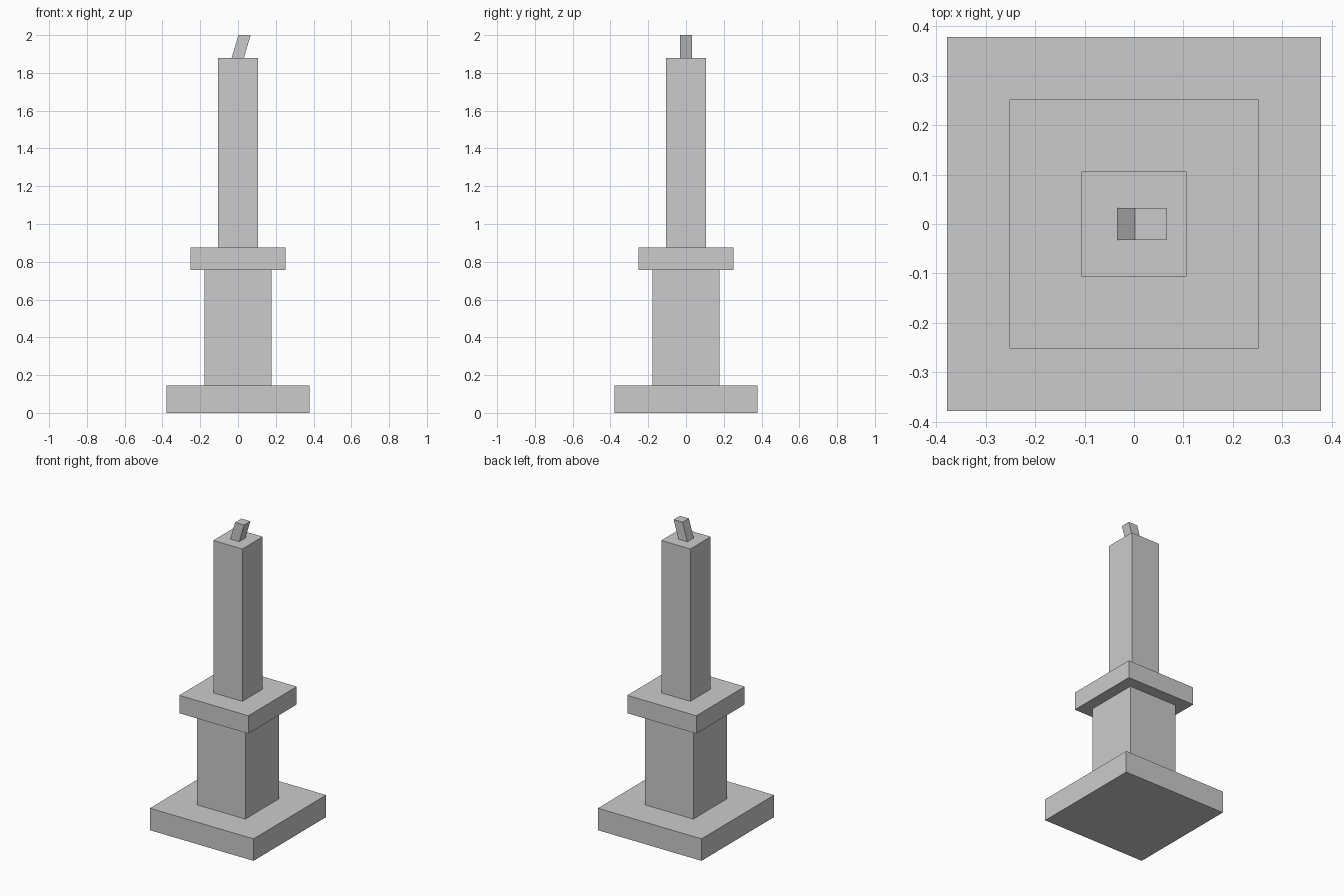
import bpy, bmesh

if "Cube" in bpy.data.objects:
    bpy.data.objects.remove(bpy.data.objects["Cube"])


def block(name, half, z0, z1, x0=0.0, x1=0.0):
    """Square block from z0 to z1; x0 and x1 shift the bottom and top faces."""
    bm = bmesh.new()
    bmesh.ops.create_cube(bm, size=2)
    for v in bm.verts:
        top = v.co.z > 0
        v.co.x = v.co.x * half + (x1 if top else x0)
        v.co.y *= half
        v.co.z = z1 if top else z0
    mesh = bpy.data.meshes.new(name)
    bm.to_mesh(mesh)
    bm.free()
    obj = bpy.data.objects.new(name, mesh)
    bpy.context.collection.objects.link(obj)
    return obj


# Candlestick
block("base", 0.378, 0.0, 0.145)
block("stem", 0.177, 0.145, 0.757)
block("drip_tray", 0.252, 0.757, 0.875)

# Candle and its slanted wick
block("candle", 0.106, 0.875, 1.88)
block("wick", 0.0325, 1.88, 2.0, x0=-0.001, x1=0.0345)
